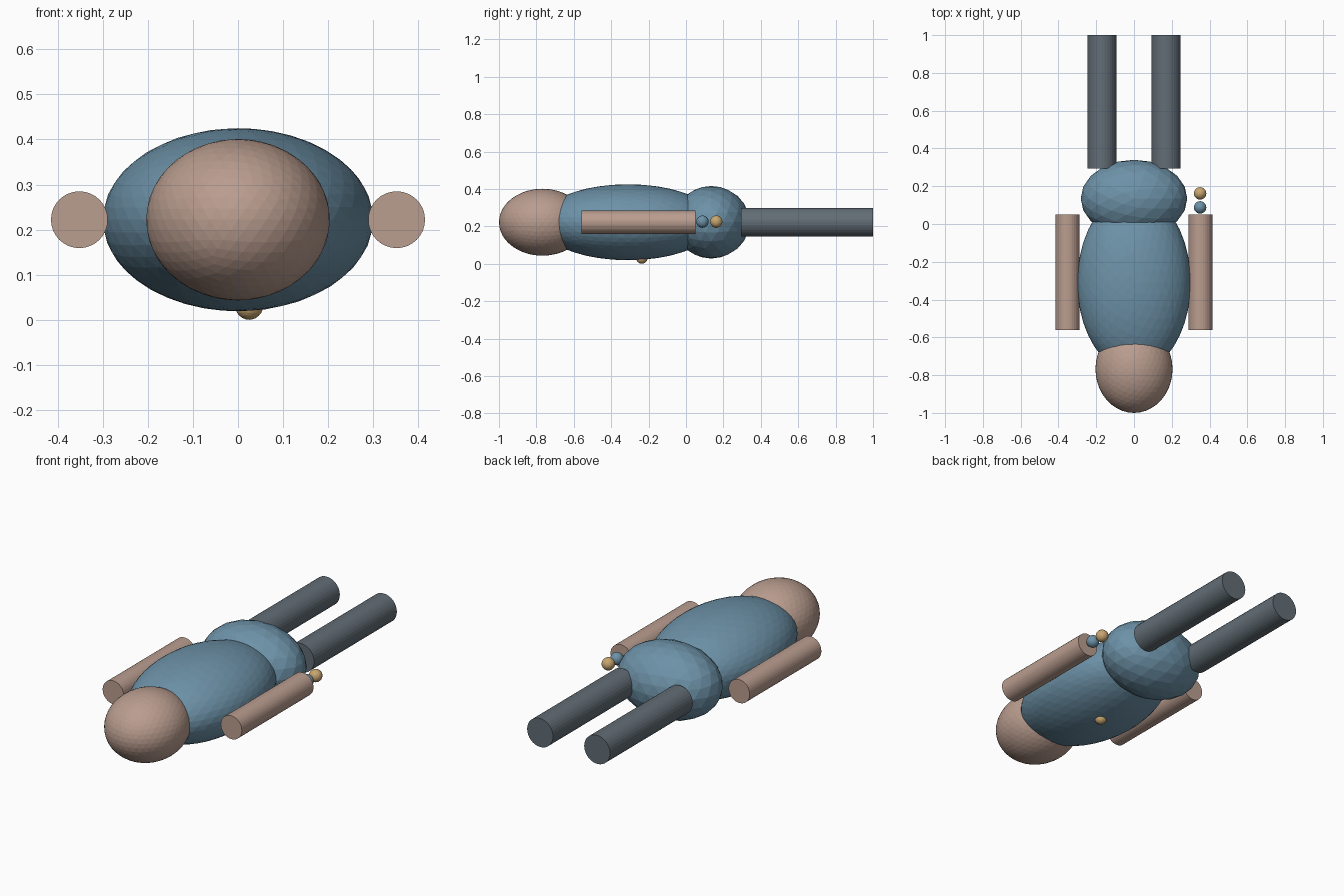
import bpy, math

if "Cube" in bpy.data.objects:
    bpy.data.objects.remove(bpy.data.objects["Cube"])


def material(name, rgb):
    m = bpy.data.materials.new(name)
    lin = [((c / 255 + 0.055) / 1.055) ** 2.4 for c in rgb]
    m.diffuse_color = (*lin, 1)
    m.use_nodes = True
    m.node_tree.nodes["Principled BSDF"].inputs["Base Color"].default_value = m.diffuse_color
    return m


skin = material("skin", (186, 157, 143))
blue = material("blue cloth", (109, 146, 168))
grey = material("grey trousers", (98, 109, 117))
tan = material("tan", (200, 166, 112))
Z = 0.222  # height of the body axis


def ball(name, loc, radii, mat, sub):
    bpy.ops.mesh.primitive_ico_sphere_add(subdivisions=sub, radius=1, location=loc)
    o = bpy.context.object
    o.name, o.scale = name, radii
    o.data.materials.append(mat)
    return o


def rod(name, x, y0, y1, r, mat):
    bpy.ops.mesh.primitive_cylinder_add(vertices=32, radius=r, depth=y1 - y0,
                                        location=(x, (y0 + y1) / 2, Z),
                                        rotation=(math.pi / 2, 0, 0))
    o = bpy.context.object
    o.name = name
    o.data.materials.append(mat)
    return o


# Body lying along y
ball("head", (0, -0.768, Z), (0.204, 0.232, 0.179), skin, 4)
ball("torso", (0, -0.31, Z), (0.30, 0.475, 0.203), blue, 4)
ball("pelvis", (0, 0.135, Z), (0.282, 0.205, 0.194), blue, 3)

# Limbs
for side, s in (("left", -1), ("right", 1)):
    rod(side + "_arm", s * 0.352, -0.56, 0.05, 0.063, skin)
    rod(side + "_leg", s * 0.17, 0.295, 1.0, 0.077, grey)

# Small beads by the hand and a button under the torso
ball("blue_bead", (0.35, 0.088, Z + 0.003), (0.033,) * 3, blue, 3)
ball("tan_bead", (0.35, 0.162, Z + 0.003), (0.033,) * 3, tan, 3)
ball("belly_button", (0.025, -0.236, 0.031), (0.031,) * 3, tan, 3)
